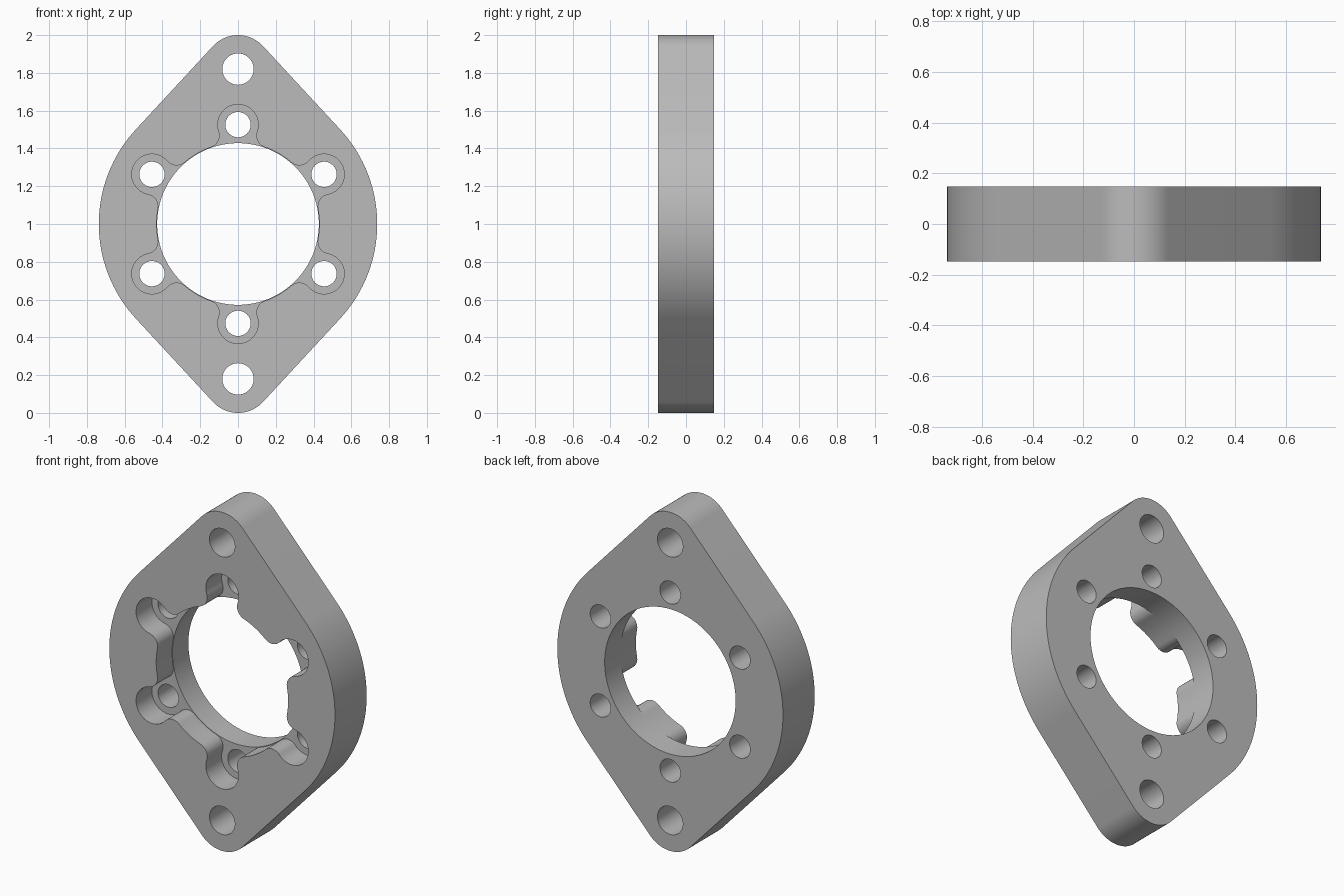
import bpy
import bmesh
from math import sin, cos, pi, asin, acos, atan2, radians

cube = bpy.data.objects.get("Cube")
if cube:
    bpy.data.objects.remove(cube, do_unlink=True)

MID = 1.0            # height of the plate centre
HALF = 0.148         # half thickness
BORE = 0.428         # bore radius
RIM = 0.431          # opening radius between pockets
BIG, SMALL = 0.737, 0.18
EAR = 1 - SMALL      # distance of the ear centres
PITCH = 0.526        # bolt circle radius
POCKET = 0.107       # counterbore radius
FILLET = 0.065       # rounded pocket mouths


def arc(cx, cz, r, a0, a1, n):
    return [(cx + r * cos(a0 + (a1 - a0) * i / n),
             cz + r * sin(a0 + (a1 - a0) * i / n)) for i in range(n + 1)]


def circle(cx, cz, r, n=48):
    return arc(cx, cz, r, 0, 2 * pi, n)[:-1]


def prism(name, outlines, y0, y1):
    """Extrude closed x-z outlines along y into one object."""
    bm = bmesh.new()
    for pts in outlines:
        face = bm.faces.new([bm.verts.new((x, y0, z + MID)) for x, z in pts])
        new = bmesh.ops.extrude_face_region(bm, geom=[face])["geom"]
        verts = [g for g in new if isinstance(g, bmesh.types.BMVert)]
        bmesh.ops.translate(bm, verts=verts, vec=(0, y1 - y0, 0))
    bmesh.ops.recalc_face_normals(bm, faces=bm.faces)
    mesh = bpy.data.meshes.new(name)
    bm.to_mesh(mesh)
    bm.free()
    obj = bpy.data.objects.new(name, mesh)
    bpy.context.collection.objects.link(obj)
    return obj


def opening_outline():
    """Round opening with six counterbore pockets and filleted mouths."""
    c = RIM + FILLET
    d = POCKET + FILLET
    t = acos((PITCH ** 2 + c ** 2 - d ** 2) / (2 * PITCH * c))
    phi = atan2(c * sin(t), PITCH - c * cos(t))
    lobe = arc(c * cos(t), -c * sin(t), FILLET, pi - t, phi, 14)
    lobe += arc(PITCH, 0, POCKET, phi - pi, pi - phi, 36)[1:-1]
    lobe += arc(c * cos(t), c * sin(t), FILLET, -phi, t - pi, 14)
    lobe += arc(0, 0, RIM, t, pi / 3 - t, 8)[1:-1]
    pts = []
    for k in range(6):
        a = pi / 2 + k * pi / 3
        pts += [(u * cos(a) - v * sin(a), u * sin(a) + v * cos(a)) for u, v in lobe]
    return pts


# Flange plate: large round body blended by tangents into two ears
tan = asin((BIG - SMALL) / EAR)
body = arc(0, 0, BIG, -tan, tan, 48)
body += arc(0, EAR, SMALL, tan, pi - tan, 32)
body += arc(0, 0, BIG, pi - tan, pi + tan, 48)
body += arc(0, -EAR, SMALL, pi + tan, 2 * pi - tan, 32)
plate = prism("flange_plate", [body], -HALF, HALF)

# Cutters: pocketed front opening, then bore and bolt holes
holes = [circle(0, 0, BORE, 144)]
holes += [circle(0, s * EAR, 0.083) for s in (1, -1)]
for k in range(6):
    a = pi / 2 + k * pi / 3
    holes.append(circle(PITCH * cos(a), PITCH * sin(a), 0.067))
cutters = [prism("pocket_cutter", [opening_outline()], -0.3, 0),
           prism("hole_cutter", holes, -0.4, 0.4)]

bpy.ops.object.select_all(action="DESELECT")
plate.select_set(True)
bpy.context.view_layer.objects.active = plate
for cutter in cutters:
    cutter.hide_render = True
    mod = plate.modifiers.new(cutter.name, "BOOLEAN")
    mod.operation = "DIFFERENCE"
    mod.solver = "EXACT"
    mod.object = cutter
    bpy.ops.object.modifier_apply(modifier=mod.name)
for cutter in cutters:
    bpy.data.objects.remove(cutter, do_unlink=True)

# Grey metal
grey = bpy.data.materials.new("grey_metal")
grey.use_nodes = True
colour = (0.5, 0.5, 0.5, 1)
grey.diffuse_color = colour
grey.node_tree.nodes["Principled BSDF"].inputs["Base Color"].default_value = colour
plate.data.materials.clear()
plate.data.materials.append(grey)

bpy.ops.object.shade_smooth_by_angle(angle=radians(30))
